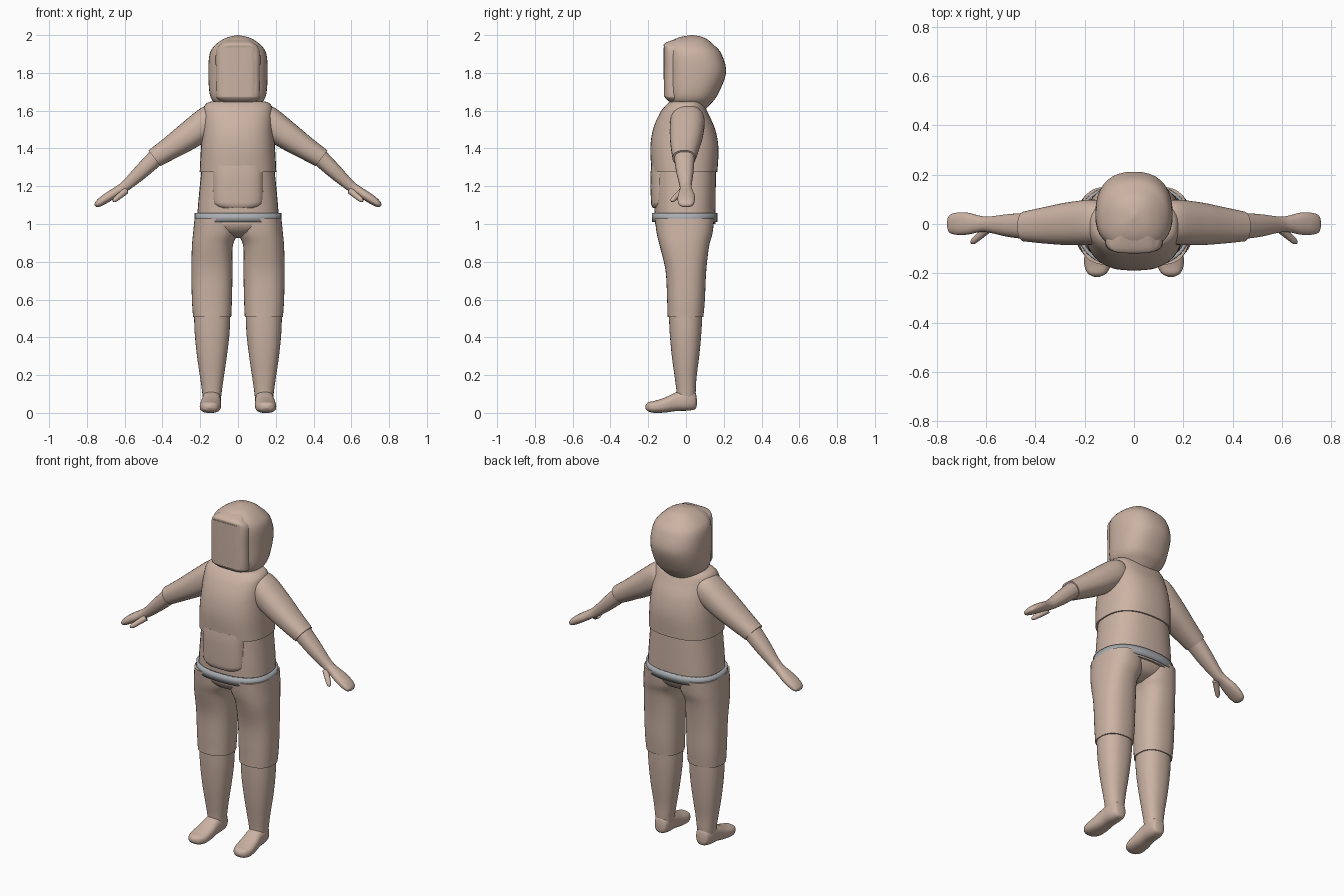
import bpy, bmesh, math
from mathutils import Vector


def material(name, rgb):
    m = bpy.data.materials.new(name)
    m.diffuse_color = (*rgb, 1)
    return m


SUIT = material("tan suit", (0.60, 0.45, 0.37))
BELT = material("grey belt", (0.40, 0.42, 0.44))


def spline(a, b, c, d, t):
    return 0.5 * (2*b + (c - a)*t + (2*a - 5*b + 4*c - d)*t*t + (3*b - a - 3*c + d)*t**3)


def refine(sections, steps):
    """Smoothly fill in cross-sections between the given ones."""
    out = []
    for i in range(len(sections) - 1):
        quad = [sections[min(max(j, 0), len(sections) - 1)] for j in range(i - 1, i + 3)]
        for k in range(steps):
            out.append([spline(*q, k / steps) for q in zip(*quad)])
    out.append(list(sections[-1]))
    return out


def loft(name, sections, place, mat=SUIT, p=2.3, mid=0.5, steps=5, n=36, caps=True):
    """Section: (t, centre u, radius u, v min, v max). place maps (t, u, v) to space."""
    bm = bmesh.new()
    rings = []
    for t, cu, ru, v0, v1 in refine(sections, steps):
        cv = v0 + (v1 - v0) * mid
        ring = []
        for k in range(n):
            a = 2 * math.pi * k / n
            c, s = math.cos(a), math.sin(a)
            u = cu + ru * math.copysign(abs(c) ** (2 / p), c)
            v = cv + (v1 - cv if s > 0 else cv - v0) * math.copysign(abs(s) ** (2 / p), s)
            ring.append(bm.verts.new(place(t, u, v)))
        rings.append(ring)
    for r, q in zip(rings, rings[1:]):
        for k in range(n):
            bm.faces.new((r[k], r[(k + 1) % n], q[(k + 1) % n], q[k]))
    if caps:
        bm.faces.new(rings[0])
        bm.faces.new(rings[-1])
    bmesh.ops.recalc_face_normals(bm, faces=bm.faces)
    me = bpy.data.meshes.new(name)
    bm.to_mesh(me)
    bm.free()
    me.shade_smooth()
    me.set_sharp_from_angle(angle=math.radians(40))
    me.materials.append(mat)
    ob = bpy.data.objects.new(name, me)
    bpy.context.collection.objects.link(ob)
    return ob


def upright(t, u, v):
    return Vector((u, v, t))


# Hood with a rounded back
loft("hood", [(1.595, 0, .06, -.04, .09), (1.63, 0, .112, -.075, .125), (1.68, 0, .148, -.098, .165),
              (1.80, 0, .157, -.106, .212), (1.90, 0, .150, -.106, .188), (1.95, 0, .118, -.098, .145),
              (1.985, 0, .065, -.045, .10), (2.0, 0, .005, .025, .04)], upright, p=2.4, mid=.45)
# Face plate: raised rim and slightly proud pane
loft("face_rim", [(1.645, 0, .085, -.085, .05), (1.665, 0, .112, -.108, .05), (1.69, 0, .118, -.114, .05),
                  (1.80, 0, .118, -.115, .05), (1.92, 0, .116, -.115, .05), (1.957, 0, .085, -.112, .05),
                  (1.985, 0, .05, -.03, .05)], upright, p=4.5)
loft("face_pane", [(1.675, 0, .098, -.117, 0), (1.80, 0, .1, -.118, 0), (1.935, 0, .098, -.118, 0)],
     upright, p=5)

# Torso: shirt, vest, and the vest's hanging front flap
loft("shirt", [(1.0, 0, .218, -.165, .155), (1.12, 0, .21, -.168, .157), (1.3, 0, .192, -.168, .158)],
     upright, p=2.5)
loft("vest", [(1.275, 0, .203, -.182, .166), (1.40, 0, .196, -.189, .172), (1.50, 0, .188, -.175, .155),
              (1.58, 0, .184, -.142, .12), (1.625, 0, .178, -.11, .098), (1.648, 0, .145, -.08, .08),
              (1.65, 0, .06, -.04, .06)], upright, p=2.5)
loft("vest_flap", [(1.085, 0, .105, -.176, 0), (1.10, 0, .128, -.183, 0), (1.13, 0, .138, -.186, 0),
                   (1.25, 0, .139, -.188, 0), (1.31, 0, .139, -.184, 0)], upright, p=3)

# Belt band
belt = loft("belt", [(1.01, 0, .231, -.18, .166), (1.057, 0, .229, -.18, .166)], upright, BELT,
            p=2.4, steps=1, n=48, caps=False)
band = belt.modifiers.new("thickness", "SOLIDIFY")
band.thickness = .014
band.offset = -1

# Seat of the trousers
loft("pelvis", [(.925, 0, .04, -.05, .05), (.95, 0, .13, -.125, .11), (.99, 0, .205, -.16, .14),
                (1.04, 0, .218, -.165, .152)], upright)

for s, side in ((1, "left"), (-1, "right")):

    def leg(t, u, v):
        return Vector((s * u, v, t))

    def along_foot(t, u, v):
        return Vector((s * (u - .06 * t), t, v))

    def arm(t, u, v):
        return Vector((s * (.19 + .8 * t + .6 * u), v, 1.52 - .6 * t + .8 * u))

    # Trouser leg, boot shaft and foot
    loft(side + "_thigh", [(1.03, .115, .115, -.165, .15), (.95, .121, .117, -.155, .14),
                           (.88, .136, .108, -.138, .122), (.75, .138, .109, -.108, .107),
                           (.60, .138, .106, -.100, .100), (.508, .137, .101, -.097, .092)], leg, p=2.4)
    loft(side + "_shin", [(.53, .137, .096, -.091, .087), (.42, .137, .092, -.086, .081),
                          (.30, .138, .079, -.075, .070), (.19, .138, .063, -.060, .056),
                          (.12, .138, .053, -.051, .052), (.06, .138, .046, -.048, .048)], leg)
    loft(side + "_foot", [(.057, .14, .012, .04, .075), (.048, .14, .036, .02, .11), (.01, .14, .048, .012, .125),
                          (-.05, .138, .050, .010, .11), (-.11, .138, .055, .002, .082),
                          (-.165, .138, .054, .0, .064), (-.20, .138, .038, .008, .056),
                          (-.215, .138, .010, .024, .040)], along_foot, p=2.5)

    # Sleeve, forearm and mitten hand
    loft(side + "_sleeve", [(-.11, 0, .06, -.06, .07), (-.05, 0, .079, -.082, .098), (.08, 0, .075, -.086, .09),
                            (.20, .006, .062, -.08, .07), (.305, .014, .052, -.071, .051)], arm)
    loft(side + "_forearm", [(.28, .014, .047, -.064, .046), (.40, .0, .040, -.052, .040),
                             (.51, -.011, .029, -.034, .030), (.56, -.008, .025, -.034, .035),
                             (.61, -.004, .025, -.043, .046), (.66, -.001, .023, -.044, .046),
                             (.695, .0, .016, -.036, .037), (.708, .0, .004, -.014, .014)], arm)
    # Thumb, pointing forward and outward
    start, aim = Vector((.595, -.02, 1.175)), Vector((.06, -.053, -.05))
    across = aim.cross(Vector((0, 0, 1))).normalized()
    other = across.cross(aim).normalized()

    def thumb(t, u, v):
        q = start + aim * t + across * u + other * v
        return Vector((s * q.x, q.y, q.z))

    loft(side + "_thumb", [(0, 0, .018, -.018, .018), (.6, 0, .015, -.015, .015), (.95, 0, .012, -.012, .012),
                           (1.1, 0, .003, -.003, .003)], thumb, n=16, p=2)
